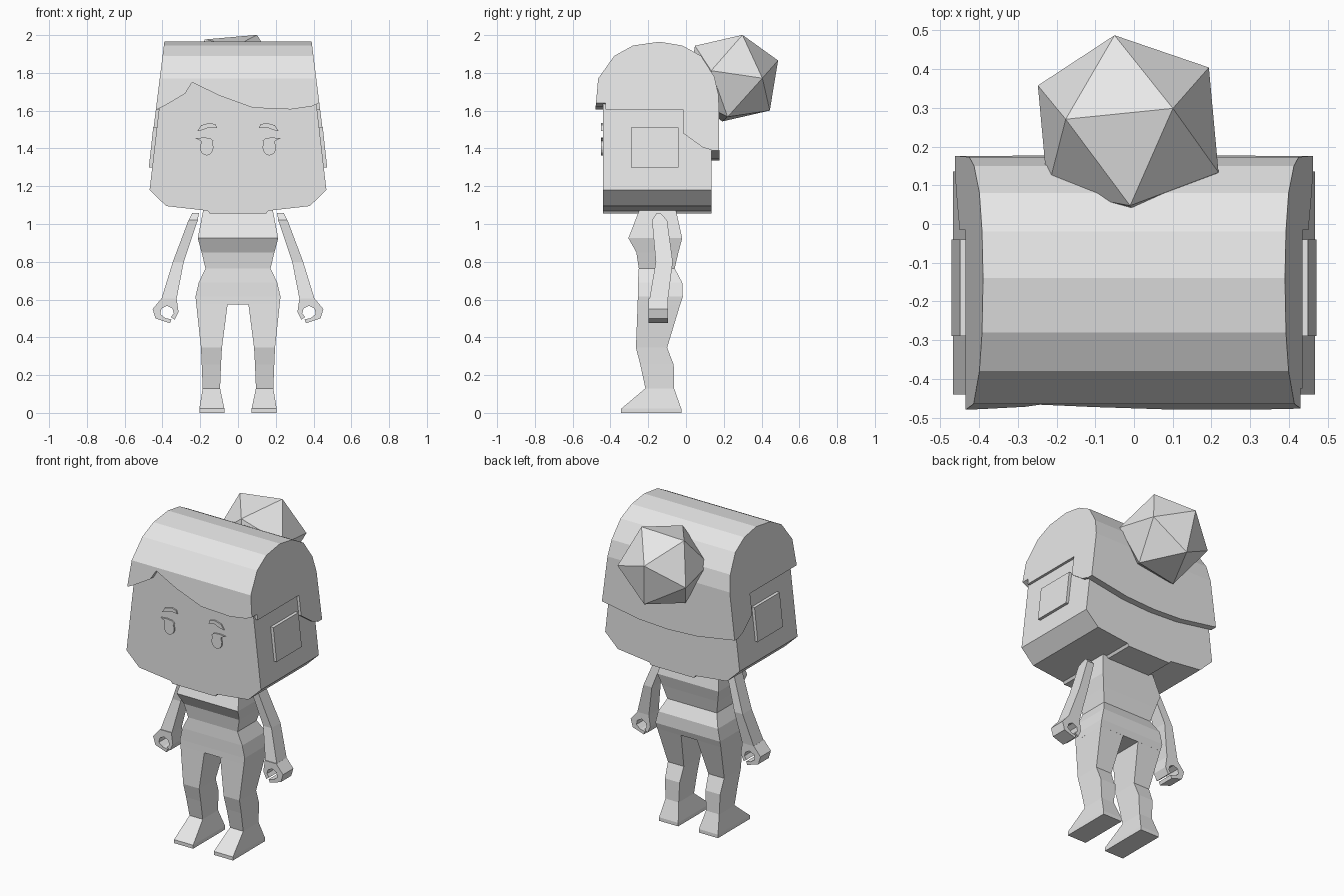
import bpy, bmesh, math
from mathutils import Vector

cube = bpy.data.objects.get("Cube")
if cube:
    bpy.data.objects.remove(cube, do_unlink=True)

grey = bpy.data.materials.new("light_grey")
grey.use_nodes = True
grey.diffuse_color = (0.8, 0.8, 0.8, 1)
grey.node_tree.nodes["Principled BSDF"].inputs["Base Color"].default_value = (0.8, 0.8, 0.8, 1)


def finish(name, bm, mirror=False):
    bmesh.ops.recalc_face_normals(bm, faces=bm.faces)
    mesh = bpy.data.meshes.new(name)
    bm.to_mesh(mesh)
    bm.free()
    mesh.materials.append(grey)
    obj = bpy.data.objects.new(name, mesh)
    bpy.context.collection.objects.link(obj)
    if mirror:
        obj.modifiers.new("mirror", 'MIRROR').use_mirror_merge = False
    return obj


def prism(name, pts, axis, a, b, mirror=False):
    """Extrude an outline along x (points are y, z) or along y (points are x, z)."""
    bm = bmesh.new()
    rings = []
    for d in (a, b):
        rings.append([bm.verts.new((d, p, z) if axis == 'x' else (p, d, z)) for p, z in pts])
    n = len(pts)
    for ring in rings:
        bm.faces.new(ring)
    for i in range(n):
        j = (i + 1) % n
        bm.faces.new((rings[0][i], rings[0][j], rings[1][j], rings[1][i]))
    return finish(name, bm, mirror)


def loft(name, rows, mirror=False):
    """Stack rectangles given as z, x0, x1, y0, y1."""
    bm = bmesh.new()
    rings = [[bm.verts.new(c) for c in ((x0, y0, z), (x1, y0, z), (x1, y1, z), (x0, y1, z))]
             for z, x0, x1, y0, y1 in rows]
    bm.faces.new(rings[0])
    bm.faces.new(rings[-1])
    for r, s in zip(rings, rings[1:]):
        for i in range(4):
            j = (i + 1) % 4
            bm.faces.new((r[i], r[j], s[j], s[i]))
    return finish(name, bm, mirror)


def cut(obj, cutter):
    mod = obj.modifiers.new("cut", 'BOOLEAN')
    mod.operation = 'DIFFERENCE'
    mod.solver = 'EXACT'
    mod.object = cutter
    cutter.hide_render = True
    bpy.context.view_layer.objects.active = obj
    bpy.ops.object.modifier_apply(modifier=mod.name)
    bpy.data.objects.remove(cutter, do_unlink=True)


# Head: chamfered jaw, sides leaning in towards the top
half = [(0.15, 1.055), (0.16, 1.07), (0.38, 1.095), (0.468, 1.18), (0.402, 1.75)]
prism("head", half + [(-x, z) for x, z in reversed(half)], 'y', -0.44, 0.135)

# Hair: arched cap, tapered in x, then trimmed along the hems
hair = prism("hair", [(-0.482, 1.58), (-0.465, 1.77), (-0.38, 1.89), (-0.28, 1.945),
                      (-0.14, 1.965), (-0.02, 1.945), (0.08, 1.89), (0.15, 1.78),
                      (0.173, 1.68), (0.177, 1.30), (-0.482, 1.30)], 'x', -1, 1)
for v in hair.data.vertices:
    v.co.x *= 0.39 + 0.125 * (1.965 - v.co.z)
cut(hair, prism("side_cutter", [(-0.7, 1.605), (-0.015, 1.605), (-0.015, 1.48), (0.09, 1.405),
                                (0.134, 1.392), (0.134, 1.0), (-0.7, 1.0)], 'x', -1, 1))
cut(hair, prism("fringe_cutter", [(-0.6, 1.55), (-0.44, 1.60), (-0.39, 1.625), (-0.28, 1.69),
                                  (-0.243, 1.75), (-0.1, 1.68), (0.08, 1.615), (0.28, 1.607),
                                  (0.39, 1.623), (0.44, 1.645), (0.6, 1.7), (0.6, 1.2),
                                  (-0.6, 1.2)], 'y', -0.7, -0.425))
cut(hair, prism("back_cutter", [(-0.6, 1.40), (-0.45, 1.387), (-0.2, 1.345), (0, 1.335),
                                (0.2, 1.345), (0.45, 1.387), (0.6, 1.40), (0.6, 1.1),
                                (-0.6, 1.1)], 'y', 0.125, 0.4))

# Hair bun: tilted icosahedron made from opposite corner pairs
bm = bmesh.new()
for c in ((-0.035, 0.24, 0.093), (0.005, -0.2, 0.173), (0.115, 0.053, 0.228),
          (-0.16, 0.025, 0.203), (0.21, 0.16, 0.0), (0.235, -0.113, 0.04)):
    for s in (1, -1):
        bm.verts.new(Vector((-0.015, 0.2455, 1.772)) + s * Vector(c).normalized() * 0.262)
bmesh.ops.convex_hull(bm, input=bm.verts)
finish("hair_bun", bm)

# Ear plates
prism("ears", [(0.44, 1.30), (0.472, 1.30), (0.449, 1.51), (0.42, 1.51)], 'y', -0.29, -0.04, True)

# Eyes with a flat lash line, and brows
lower = [(0.166 + 0.036 * math.cos(a), 1.405 + 0.042 * math.sin(a))
         for a in [math.radians(t) for t in range(145, 400, 25)]]
prism("eyes", lower + [(0.196, 1.44), (0.225, 1.454), (0.18, 1.458), (0.145, 1.454), (0.13, 1.44)],
      'y', -0.449, -0.435, True)
prism("brows", [(0.11, 1.507), (0.118, 1.527), (0.15, 1.535), (0.195, 1.523), (0.215, 1.492),
                (0.19, 1.497), (0.15, 1.512)], 'y', -0.449, -0.435, True)

# Torso
loft("torso", [(z, -x, x, y0, y1) for z, x, y0, y1 in (
    (1.08, 0.183, -0.245, -0.055), (0.925, 0.213, -0.305, -0.02), (0.85, 0.193, -0.263, -0.04),
    (0.765, 0.172, -0.25, -0.06), (0.69, 0.208, -0.255, -0.02), (0.615, 0.225, -0.255, -0.017),
    (0.575, 0.221, -0.256, -0.03))])

# Legs and feet
loft("legs", [(0.576, 0.055, 0.221, -0.256, -0.03), (0.345, 0.085, 0.196, -0.265, -0.1),
              (0.255, 0.09, 0.192, -0.242, -0.065), (0.13, 0.095, 0.187, -0.215, -0.063),
              (0.022, 0.072, 0.205, -0.343, -0.025), (0.0, 0.072, 0.205, -0.343, -0.025)], True)

# Arms
loft("arms", [(1.057, 0.207, 0.243, -0.155, -0.135), (1.02, 0.213, 0.262, -0.18, -0.1),
              (0.8, 0.287, 0.345, -0.16, -0.07), (0.605, 0.325, 0.405, -0.193, -0.095)], True)

# Gripping hands
prism("hands", [(0.405, 0.606), (0.452, 0.55), (0.437, 0.50), (0.36, 0.475), (0.352, 0.495),
                (0.385, 0.502), (0.412, 0.523), (0.405, 0.553), (0.375, 0.567), (0.347, 0.552),
                (0.34, 0.527), (0.355, 0.507), (0.335, 0.493), (0.315, 0.535), (0.325, 0.606)],
      'y', -0.198, -0.095, True)
